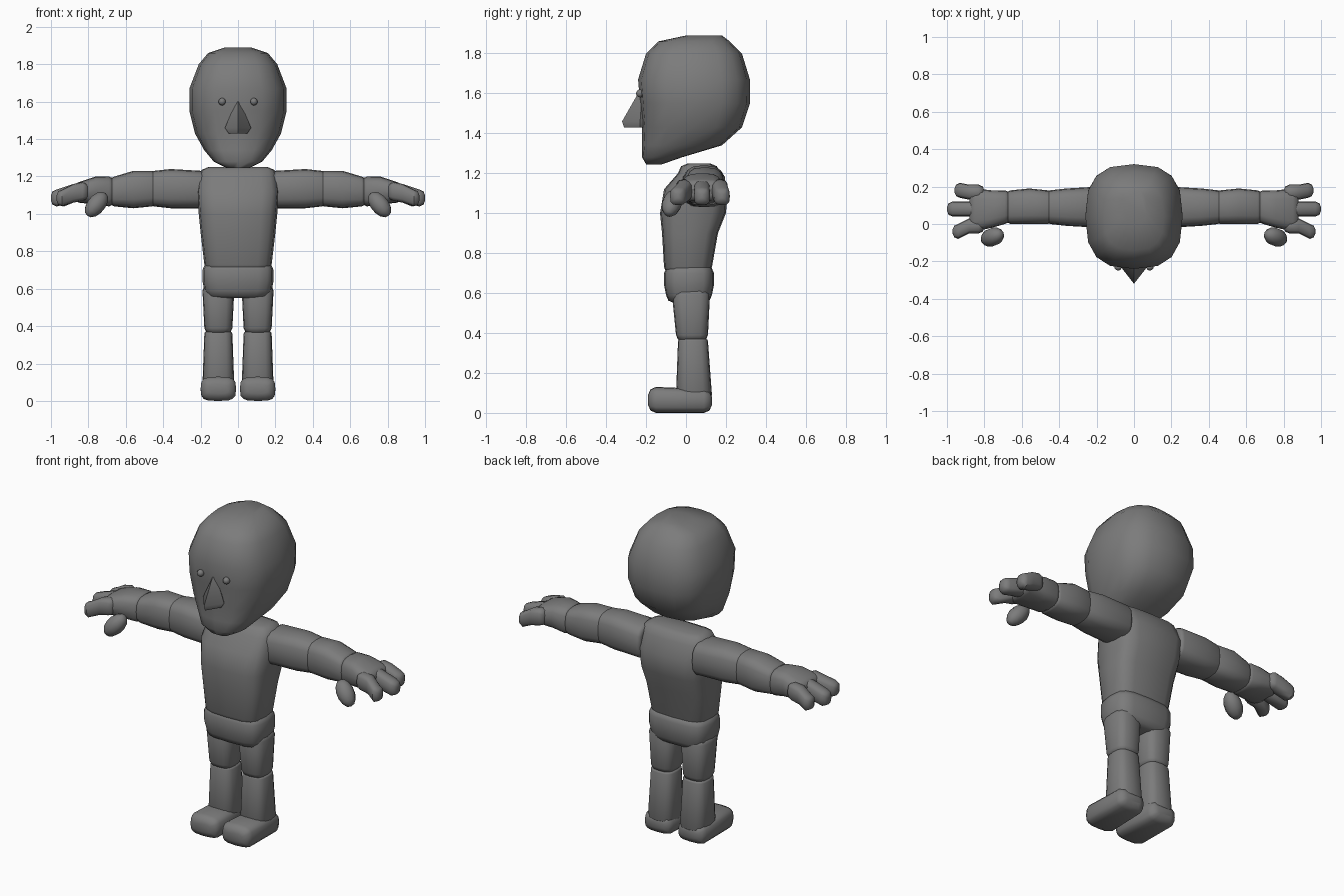
import bpy, bmesh, math
from mathutils import Vector

cube = bpy.data.objects.get("Cube")
if cube:
    bpy.data.objects.remove(cube, do_unlink=True)

grey = bpy.data.materials.new("dark_grey")
grey.use_nodes = True
grey.diffuse_color = (.2, .2, .2, 1)
grey.node_tree.nodes["Principled BSDF"].inputs["Base Color"].default_value = grey.diffuse_color


def finish(name, bm, angle):
    """Turn the bmesh into a smooth shaded grey object."""
    bmesh.ops.recalc_face_normals(bm, faces=bm.faces)
    mesh = bpy.data.meshes.new(name)
    bm.to_mesh(mesh)
    bm.free()
    mesh.materials.append(grey)
    part = bpy.data.objects.new(name, mesh)
    bpy.context.collection.objects.link(part)
    bpy.ops.object.select_all(action='DESELECT')
    part.select_set(True)
    bpy.context.view_layer.objects.active = part
    bpy.ops.object.shade_smooth_by_angle(angle=math.radians(angle))


def shrink(ring, position, amount):
    """Copy a ring to a new position with its outline drawn inwards."""
    _, left, right, low, high = ring
    return position, left + amount, right - amount, low + amount, high - amount


def round_ends(rings, radius):
    """Replace the first and last ring by a rounded cap."""
    step = radius if rings[-1][0] > rings[0][0] else -radius
    first, last = rings[0], rings[-1]
    curve = [(0, 1), (.3, .3), (1, 0)]
    start = [shrink(first, first[0] + step * depth, radius * inset) for depth, inset in curve]
    end = [shrink(last, last[0] - step * depth, radius * inset) for depth, inset in reversed(curve)]
    return start + rings[1:-1] + end


def outline(ring, axis, sides, power, mirror):
    """Points of one rounded box section, lying across the axis."""
    position, left, right, low, high = ring
    for i in range(sides):
        angle = math.tau * i / sides
        cosine, sine = math.cos(angle), math.sin(angle)
        across = math.copysign(abs(cosine) ** (2 / power), cosine)
        up = math.copysign(abs(sine) ** (2 / power), sine)
        u = (left + right + (right - left) * across) / 2
        v = (low + high + (high - low) * up) / 2
        x, y, z = {'X': (position, u, v), 'Y': (u, position, v), 'Z': (u, v, position)}[axis]
        yield x * mirror, y, z


def loft(name, axis, rings, radius=0, sides=16, power=3, mirror=1, angle=45):
    """Skin rings (position, left, right, low, high) along an axis and close both ends."""
    if radius:
        rings = round_ends(rings, radius)
    bm = bmesh.new()
    loops = [[bm.verts.new(point) for point in outline(ring, axis, sides, power, mirror)]
             for ring in rings]
    for lower, upper in zip(loops, loops[1:]):
        for i in range(sides):
            bm.faces.new((lower[i - 1], lower[i], upper[i], upper[i - 1]))
    bm.faces.new(loops[0])
    bm.faces.new(loops[-1])
    finish(name, bm, angle)


def ball(name, centre, scale, direction):
    """Stretched ball whose long axis follows the direction."""
    bm = bmesh.new()
    bmesh.ops.create_uvsphere(bm, u_segments=10, v_segments=7, radius=1)
    turn = Vector(direction).to_track_quat('Z', 'Y')
    for vert in bm.verts:
        vert.co = turn @ (vert.co * Vector(scale)) + Vector(centre)
    finish(name, bm, 60)


def centred(rows):
    """Rings from (height, half width, front, back)."""
    return [(height, -half, half, front, back) for height, half, front, back in rows]


# Head and nose
loft("head", 'Z', centred([
    (1.245, .06, -.2, -.12), (1.28, .13, -.22, -.02), (1.34, .18, -.22, .18),
    (1.43, .23, -.22, .28), (1.55, .26, -.23, .32), (1.67, .26, -.24, .32),
    (1.8, .21, -.2, .28), (1.86, .16, -.14, .22), (1.89, .07, 0, .18)]),
    power=2.7, angle=60)
loft("nose", 'Z', centred([
    (1.43, .05, -.31, -.15), (1.46, .07, -.32, -.14), (1.6, .01, -.24, -.2)]),
    sides=4, power=2)

# Trunk
loft("torso", 'Z', centred([
    (.68, .18, -.11, .13), (.9, .2, -.12, .16), (1, .21, -.13, .2),
    (1.12, .22, -.11, .21), (1.25, .21, -.04, .17)]), radius=.05, power=3.6)
loft("hips", 'Z', centred([
    (.55, .18, -.1, .13), (.64, .19, -.11, .14), (.74, .19, -.11, .14)]),
    radius=.04, power=3.6)

for label, mirror in (("left", 1), ("right", -1)):
    def limb(part, axis, rings, radius, power=3, sides=16):
        loft(f"{label}_{part}", axis, rings, radius, sides, power, mirror)

    ball(label + "_eye", (.085 * mirror, -.23, 1.6), (.02, .02, .02), (0, 0, 1))

    # Legs
    limb("thigh", 'Z', [(.36, .03, .18, -.05, .11), (.62, .02, .19, -.07, .12)], .03)
    limb("shin", 'Z', [(.08, .02, .19, -.05, .13), (.37, .03, .18, -.04, .11)], .01)
    limb("foot", 'Y', [(-.19, .01, .2, 0, .13), (.13, .02, .2, 0, .12)], .04, 3.4)

    # Arms
    limb("upper_arm", 'X', [
        (.17, -.02, .2, 1.03, 1.23), (.36, -.01, .19, 1.03, 1.24),
        (.47, 0, .18, 1.04, 1.23)], .02)
    limb("forearm", 'X', [
        (.44, 0, .18, 1.04, 1.23), (.56, 0, .19, 1.03, 1.23),
        (.68, 0, .18, 1.04, 1.2)], .02)
    limb("palm", 'X', [
        (.66, 0, .18, 1.04, 1.2), (.76, -.02, .18, 1.05, 1.2),
        (.88, -.04, .19, 1.06, 1.17)], .03)

    # Fingers spread apart from the palm, the middle one reaching furthest
    for finger, knuckle, fingertip, reach in (
            ("back", .17, .18, .96), ("middle", .08, .08, 1), ("front", -.01, -.04, .97)):
        limb(finger + "_finger", 'X', [
            (.8, knuckle - .04, knuckle + .04, 1.07, 1.17),
            (.88, knuckle - .04, knuckle + .04, 1.06, 1.16),
            (reach, fingertip - .04, fingertip + .04, 1.04, 1.13)], .03, sides=12)
    ball(label + "_thumb", (.757 * mirror, -.07, 1.05), (.05, .05, .08), (.5 * mirror, -.2, -.6))
